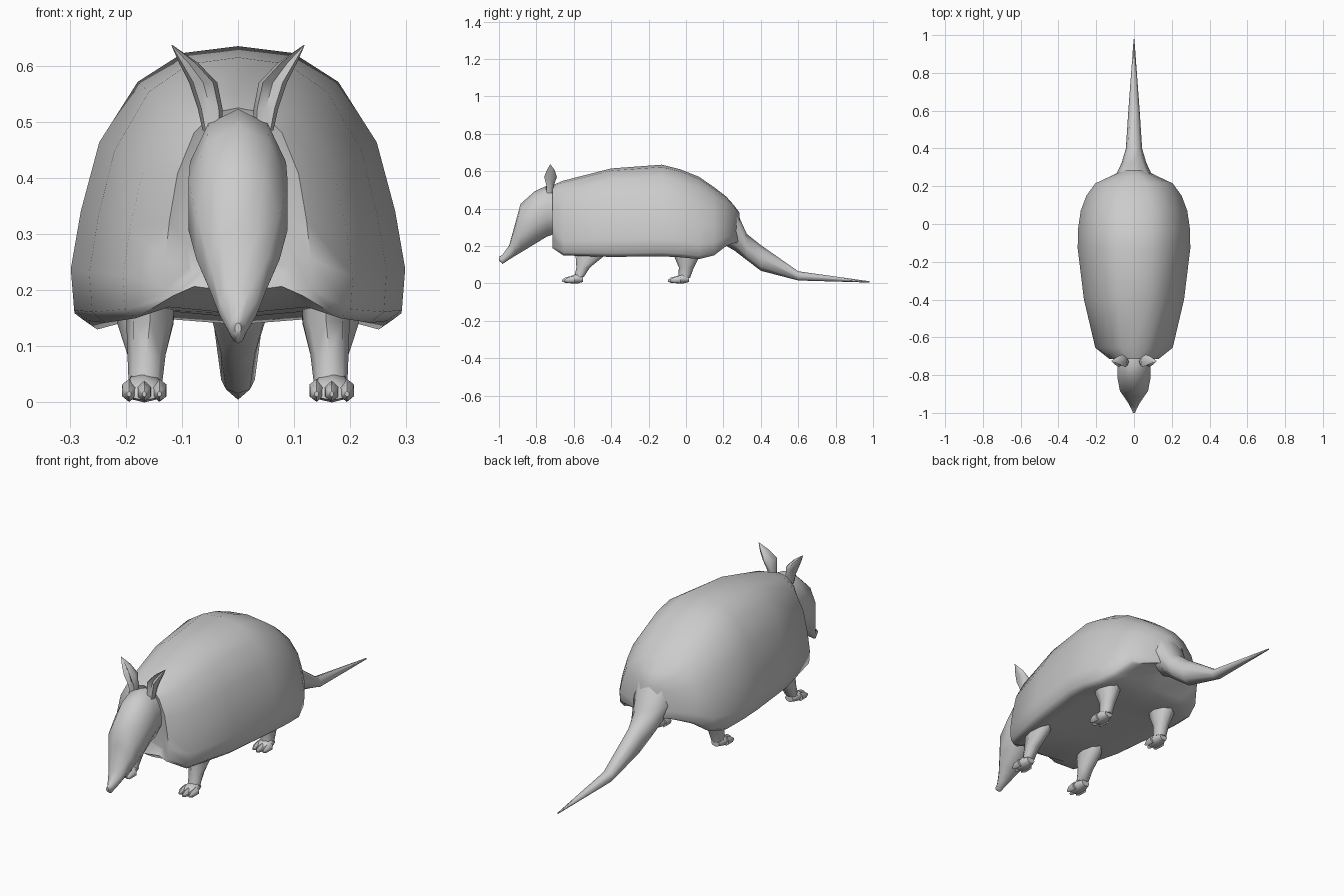
import bpy, bmesh, math
from mathutils import Vector


def loft(name, parts, mirror=False, angle=60):
    """Skin each list of equal-sized rings into a closed tube."""
    bm = bmesh.new()
    for rings in parts:
        loops = [[bm.verts.new(p) for p in r] for r in rings]
        n = len(loops[0])
        for a, b in zip(loops, loops[1:]):
            for i in range(n):
                j = (i + 1) % n
                bm.faces.new((a[i], a[j], b[j], b[i]))
        bm.faces.new(loops[0])
        bm.faces.new(loops[-1])
    bmesh.ops.recalc_face_normals(bm, faces=bm.faces)
    me = bpy.data.meshes.new(name)
    bm.to_mesh(me)
    bm.free()
    ob = bpy.data.objects.new(name, me)
    bpy.context.collection.objects.link(ob)
    bpy.ops.object.select_all(action='DESELECT')
    ob.select_set(True)
    bpy.context.view_layer.objects.active = ob
    bpy.ops.object.shade_smooth_by_angle(angle=math.radians(angle))
    if mirror:
        ob.modifiers.new("mirror", 'MIRROR')
    return ob


def oval(n):
    return [(math.sin(2 * math.pi * i / n), math.cos(2 * math.pi * i / n)) for i in range(n)]


def slices(table, n=8, x=0):
    """Upright oval rings from rows of (y, top z, bottom z, half width)."""
    return [[Vector((x + w * u, y, (t + b) / 2 + (t - b) / 2 * v)) for u, v in oval(n)]
            for y, t, b, w in table]


def stack(table, n=8):
    """Level oval rings from rows of (x, y, z, x radius, y radius)."""
    return [[Vector((x + rx * u, y + ry * v, z)) for u, v in oval(n)]
            for x, y, z, rx, ry in table]


# Domed shell: one half section, scaled along the body
half = [(0.33, 0.975), (0.6, 0.87), (0.83, 0.65), (0.94, 0.4), (1, 0.19), (0.98, 0.04), (0.89, 0), (0.6, 0.05)]
section = [(0, 1)] + half + [(0, 0.02)] + [(-u, v) for u, v in reversed(half)]
body = [(-0.70, 0.49, 0.23, 0.09), (-0.715, 0.525, 0.19, 0.13), (-0.655, 0.55, 0.15, 0.205),
        (-0.4, 0.615, 0.142, 0.265), (-0.13, 0.635, 0.145, 0.298), (-0.03, 0.61, 0.14, 0.297),
        (0.07, 0.57, 0.13, 0.282), (0.15, 0.515, 0.15, 0.252), (0.215, 0.465, 0.2, 0.205),
        (0.255, 0.42, 0.215, 0.12), (0.285, 0.38, 0.22, 0.06)]
loft("shell", [[[Vector((w * u, y, b + (t - b) * v)) for u, v in section]
                for y, t, b, w in body]])

# Tail, sweeping down to the ground
loft("tail", [slices([(0.2, 0.45, 0.21, 0.12), (0.26, 0.41, 0.175, 0.095), (0.325, 0.265, 0.125, 0.065),
                      (0.4, 0.205, 0.068, 0.043), (0.6, 0.065, 0.016, 0.03),
                      (0.98, 0.012, 0.005, 0.002)])])

# Head with long pointed snout
loft("head", [slices([(-1.0, 0.142, 0.122, 0.006), (-0.98, 0.155, 0.105, 0.014),
                      (-0.945, 0.205, 0.128, 0.034), (-0.915, 0.315, 0.147, 0.055),
                      (-0.885, 0.425, 0.165, 0.078), (-0.81, 0.492, 0.21, 0.093),
                      (-0.745, 0.523, 0.25, 0.09), (-0.66, 0.5, 0.28, 0.08)], 10)])

# Ears: leaf-shaped with a hollow front
ear = stack([(0.045, -0.73, 0.485, 0.018, 0.02), (0.05, -0.73, 0.525, 0.022, 0.024),
             (0.062, -0.73, 0.57, 0.025, 0.04), (0.088, -0.727, 0.605, 0.017, 0.025),
             (0.118, -0.725, 0.637, 0.001, 0.001)])
for ring, dent in zip(ear, (0, 0.012, 0.03, 0.018, 0)):
    ring[4].y += dent
loft("ears", [ear], mirror=True)


# Legs, each with a short foot and three toes
def leg(name, rings, x, y):
    """Leg from rings, with the foot centred at x and its heel at y."""
    foot = slices([(y, 0.04, 0.008, 0.022), (y - 0.03, 0.055, 0.0, 0.033),
                   (y - 0.06, 0.042, 0.0, 0.036), (y - 0.085, 0.026, 0.004, 0.024)], 8, x)
    toes = [slices([(y - 0.045, 0.042, 0.001, 0.015),
                    (y - 0.08 - f, 0.034, 0.002, 0.013),
                    (y - 0.10 - f, 0.02, 0.01, 0.004)], 6, x + dx)
            for dx, f in ((-0.027, 0), (0, 0.012), (0.027, 0))]
    loft(name, [stack(rings), foot] + toes, mirror=True)


leg("front_legs", [(0.155, -0.5, 0.2, 0.04, 0.09), (0.157, -0.515, 0.145, 0.042, 0.075),
                   (0.163, -0.55, 0.085, 0.034, 0.036), (0.165, -0.572, 0.035, 0.03, 0.026)],
    0.167, -0.55)
leg("hind_legs", [(0.165, 0.01, 0.2, 0.055, 0.08), (0.165, 0.005, 0.14, 0.05, 0.066),
                  (0.163, 0.002, 0.085, 0.034, 0.04), (0.165, -0.01, 0.03, 0.029, 0.032)],
    0.167, 0.015)
